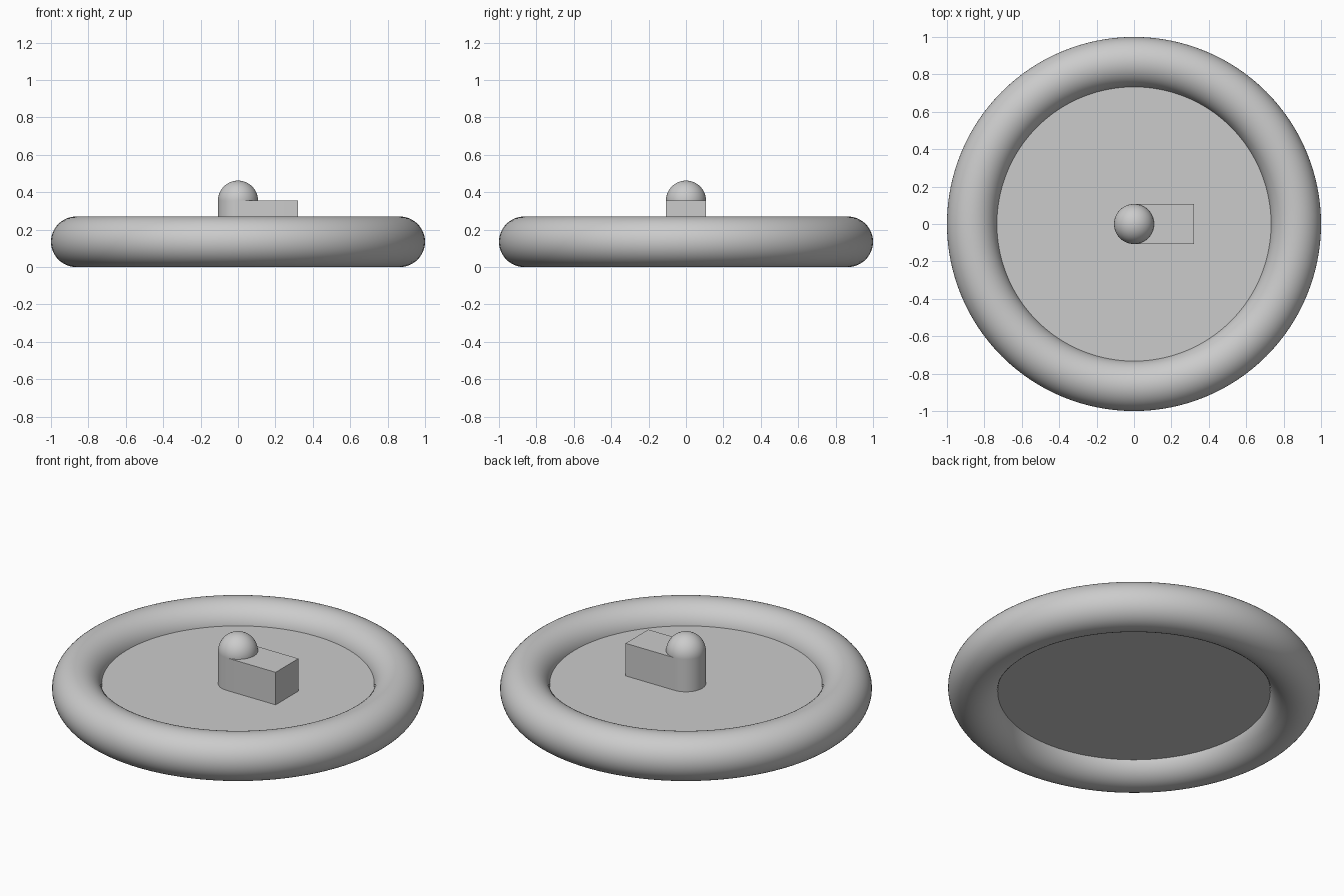
import bpy, bmesh
from math import pi, sin, cos, radians

cube = bpy.data.objects.get("Cube")
if cube:
    bpy.data.objects.remove(cube, do_unlink=True)

grey = bpy.data.materials.new("plain grey")
grey.use_nodes = True
colour = (0.6, 0.6, 0.6, 1)
grey.diffuse_color = colour
grey.node_tree.nodes["Principled BSDF"].inputs["Base Color"].default_value = colour

RING, TUBE = 0.865, 0.135        # ring centre line and tube radius
DISC_LOW, DISC_TOP = 0.108, 0.162
KNOB, KNOB_Z, ARM = 0.107, 0.355, 0.322


def finish(name):
    """Name the active object, colour it and smooth its curved faces."""
    obj = bpy.context.object
    obj.name = obj.data.name = name
    obj.data.materials.append(grey)
    bpy.ops.object.shade_smooth_by_angle(angle=radians(30))
    return obj


# Round outer ring
bpy.ops.mesh.primitive_torus_add(major_radius=RING, minor_radius=TUBE,
                                 major_segments=128, minor_segments=48,
                                 location=(0, 0, TUBE))
finish("outer_ring")

# Thin plate filling the ring
bpy.ops.mesh.primitive_cylinder_add(vertices=128, radius=0.737,
                                    depth=DISC_TOP - DISC_LOW,
                                    location=(0, 0, (DISC_TOP + DISC_LOW) / 2))
finish("centre_plate")

# Pointer: a block with one rounded end, extruded from its outline
bm = bmesh.new()
outline = [(ARM, -KNOB), (ARM, KNOB)]
steps = 32
for i in range(steps + 1):
    a = pi / 2 + pi * i / steps
    outline.append((KNOB * cos(a), KNOB * sin(a)))
base = bm.faces.new([bm.verts.new((x, y, DISC_TOP - 0.01)) for x, y in outline])
top = bmesh.ops.extrude_face_region(bm, geom=[base])["geom"]
for v in top:
    if isinstance(v, bmesh.types.BMVert):
        v.co.z = KNOB_Z
bmesh.ops.recalc_face_normals(bm, faces=bm.faces)
mesh = bpy.data.meshes.new("pointer_block")
bm.to_mesh(mesh)
bm.free()
block = bpy.data.objects.new("pointer_block", mesh)
bpy.context.collection.objects.link(block)
bpy.ops.object.select_all(action='DESELECT')
block.select_set(True)
bpy.context.view_layer.objects.active = block
finish("pointer_block")

# Ball resting in the rounded end
bpy.ops.mesh.primitive_uv_sphere_add(segments=64, ring_count=32, radius=KNOB,
                                     location=(0, 0, KNOB_Z))
finish("knob_ball")
